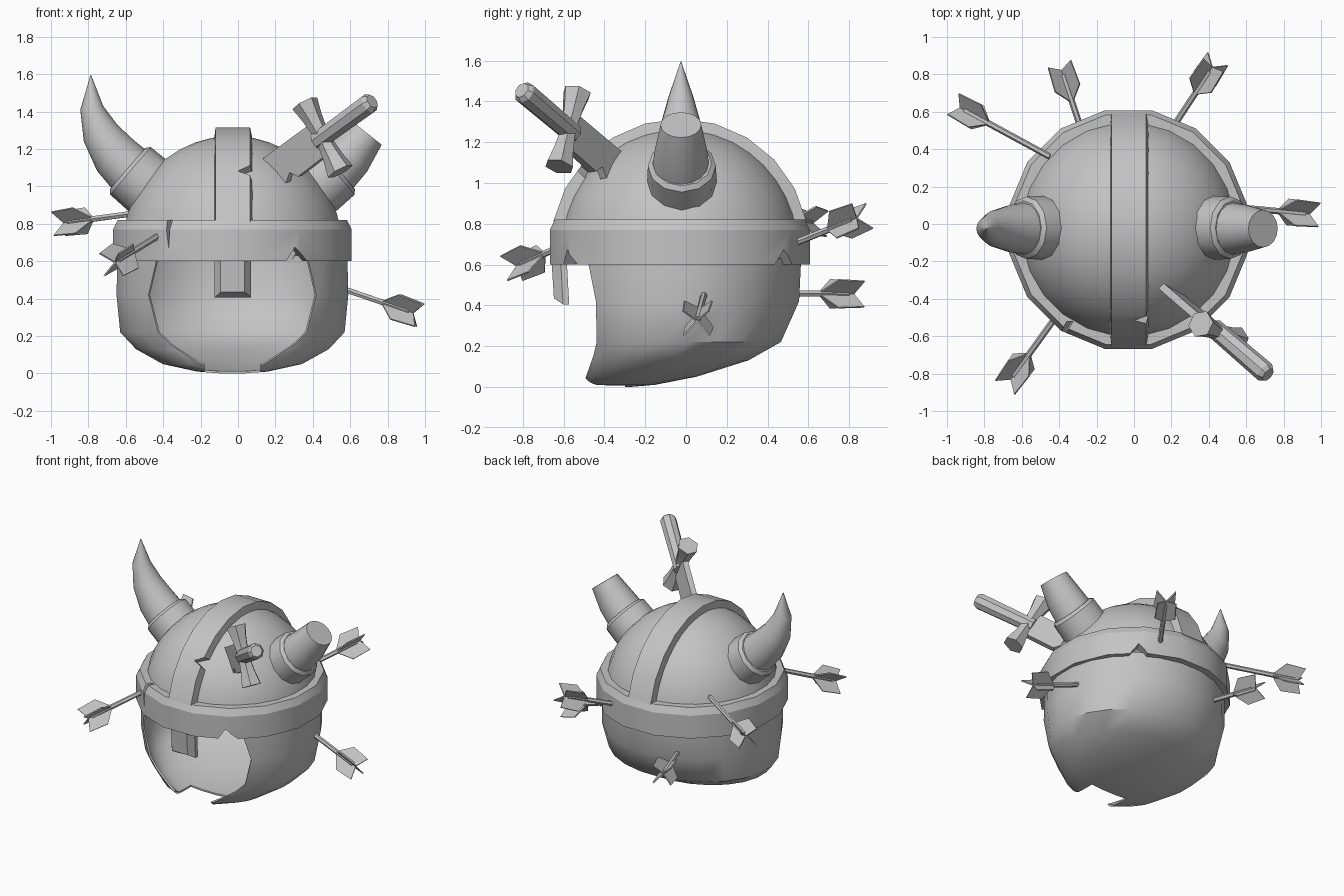
import bpy, bmesh
from math import sin, cos, pi, radians
from mathutils import Vector as V

cube = bpy.data.objects.get("Cube")
if cube:
    bpy.data.objects.remove(cube)

grey = bpy.data.materials.new("plain_grey")
grey.use_nodes = True
COLOUR = (0.55, 0.55, 0.55, 1)
grey.diffuse_color = COLOUR
grey.node_tree.nodes["Principled BSDF"].inputs["Base Color"].default_value = COLOUR

CX, CY = -0.03, -0.03   # axis of the helmet


def smooth(o, angle):
    bpy.ops.object.select_all(action='DESELECT')
    o.select_set(True)
    bpy.context.view_layer.objects.active = o
    bpy.ops.object.shade_smooth_by_angle(angle=radians(angle))


def finish(name, bm, angle=35):
    bmesh.ops.recalc_face_normals(bm, faces=bm.faces)
    mesh = bpy.data.meshes.new(name)
    bm.to_mesh(mesh)
    bm.free()
    mesh.materials.append(grey)
    o = bpy.data.objects.new(name, mesh)
    bpy.context.collection.objects.link(o)
    smooth(o, angle)
    return o


def loft_bm(rings, caps=(True, True), loop=False):
    bm = bmesh.new()
    vs = [[bm.verts.new(p) for p in r] for r in rings]
    n = len(vs[0])
    for i in range(len(vs) if loop else len(vs) - 1):
        a, b = vs[i], vs[(i + 1) % len(vs)]
        for k in range(n):
            j = (k + 1) % n
            bm.faces.new((a[k], a[j], b[j], b[k]))
    if not loop:
        if caps[0]:
            bm.faces.new(vs[0][::-1])
        if caps[1]:
            bm.faces.new(vs[-1])
    return bm


def loft(name, rings, angle=35, **kw):
    return finish(name, loft_bm(rings, **kw), angle)


def ellipse(z, rx, ry, n, cy=CY):
    return [V((CX + rx * sin(2 * pi * (k + .5) / n),
               cy - ry * cos(2 * pi * (k + .5) / n), z)) for k in range(n)]


def tube(name, path, radii, sides, angle=35):
    pts = [V(p) for p in path]
    rings = []
    for i, (p, r) in enumerate(zip(pts, radii)):
        d = pts[min(i + 1, len(pts) - 1)] - pts[max(i - 1, 0)]
        q = d.to_track_quat('Z', 'Y')
        rings.append([p + q @ V((r * cos(2 * pi * k / sides), r * sin(2 * pi * k / sides), 0))
                      for k in range(sides)])
    return loft(name, rings, angle)


def plate(name, origin, along, across, outline, half):
    """Flat plate from an outline of (along, across) points."""
    n = along.cross(across) * half
    return loft(name, [[origin + along * t + across * s + n * k for t, s in outline]
                       for k in (-1, 1)], 20)


def shell(o, thickness):
    m = o.modifiers.new("shell", 'SOLIDIFY')
    m.thickness = thickness
    m.offset = -1
    smooth(o, 40)
    bpy.ops.object.modifier_apply(modifier=m.name)
    smooth(o, 40)


def chip(target, outline, depth, angle=24):
    """Cut a prism-shaped chip out of a part."""
    d = V(depth)
    cutter = loft("chip_cutter", [[V(p) - d for p in outline], [V(p) + d for p in outline]])
    cutter.hide_render = True
    m = target.modifiers.new("chip", 'BOOLEAN')
    m.operation, m.solver, m.object = 'DIFFERENCE', 'EXACT', cutter
    smooth(target, angle)
    bpy.ops.object.modifier_apply(modifier=m.name)
    bpy.data.objects.remove(cutter)
    smooth(target, angle)


# Dome
R, DZ = 0.59, 0.68
dome = loft("dome", [ellipse(DZ + R * sin(a), R * cos(a), R * cos(a), 24)
                     for a in [radians(8 + 80 * i / 9) for i in range(10)]],
            caps=(False, True))
shell(dome, 0.012)

# Brow band with chipped edges
profile = [(.59, .6), (.65, .6), (.65, .77), (.625, .82), (.56, .82)]
band = loft("brow_band", [ellipse(z, r, r, 16) for r, z in profile], angle=24, loop=True)
chip(band, [(.245, -.59, .59), (.385, -.54, .59), (.3, -.57, .675)], (.06, -.15, 0))
chip(band, [(.44, .48, .59), (.33, .56, .59), (.385, .52, .675)], (.12, .2, 0))
chip(band, [(-.39, -.57, .83), (-.355, -.57, .83), (-.365, -.57, .67)], (-.03, -.05, 0))

# Crest strip over the dome
section = [(-.128, .57), (-.12, .635), (.065, .635), (.078, .57)]
crest = loft("crest", [[V((x, CY - r * cos(a), DZ + r * sin(a))) for x, r in section]
                       for a in [radians(12 + 156 * i / 10) for i in range(11)]], angle=24)
chip(crest, [(0, -.5, 1.07), (.1, -.52, 1.03), (.1, -.47, 1.12)], (0, -.08, .064))

# Nose guard
guard_plan = [(-.125, -.585, 0), (-.125, -.615, 0), (-.093, -.66, .03),
              (.036, -.66, .03), (.07, -.615, 0), (.07, -.585, 0)]
loft("nose_guard", [[V((x, y, .62)) for x, y, _ in guard_plan],
                    [V((x, y + .012, .405 + dz)) for x, y, dz in guard_plan]], angle=20)

# Lower bowl: the face opening is sliced along a curve that juts out at brow and chin
def jut(z):
    return max(0, (.2 - z) * .35, (z - .4) * .2)


levels = [(0, -.33, .07, .06), (.01, -.33, .19, .18), (.05, -.235, .375, .29),
          (.13, -.115, .52, .425), (.22, -.05, .605, .52), (.42, -.035, .625, .595),
          (.63, CY, .62, .6)]
bm = loft_bm([ellipse(z, rx, ry, 24, cy) for z, cy, rx, ry in levels], caps=(True, False))
for v in bm.verts:
    v.co.y += jut(v.co.z)
bmesh.ops.bisect_plane(bm, geom=bm.verts[:] + bm.edges[:] + bm.faces[:],
                       plane_co=(0, -.438, 0), plane_no=(0, -1, 0), clear_outer=True)
for v in bm.verts:
    v.co.y -= jut(v.co.z)
bowl = finish("lower_bowl", bm, 40)
shell(bowl, 0.012)
# Gap in the chin
chip(bowl, [(-.18, -.6, .03), (.12, -.6, .03), (.12, -.3, .03), (-.18, -.3, .03)], (0, 0, .08), 40)


# Horns: one whole, one broken
def collar(name, s):
    path = [(-.355, .896), (-.575, 1.083), (-.59, 1.096)]
    tube(name, [(CX + s * (x - CX), -.02, z) for x, z in path], (.175, .167, .145), 12, 30)


def horn(name, s, pts):
    tube(name, [(CX + s * (x - CX), -.025, z) for x, z, _ in pts], [r for _, _, r in pts], 16)


collar("right_horn_collar", 1)
collar("left_horn_collar", -1)
stub = [(-.55, 1.06, .142), (-.655, 1.165, .128)]
horn("right_horn", 1, stub + [(-.735, 1.285, .1), (-.782, 1.42, .062), (-.787, 1.595, .002)])
horn("left_broken_horn", -1, stub + [(-.75, 1.285, .1)])

# Sword stuck in the dome, with a ragged broken blade
hilt = V((.452, -.578, 1.262))
axis = V((-.25, .215, -.182)).normalized()
side = V((.17, -.07, -.38))
side = (side - axis * side.dot(axis)).normalized()
plate("sword_blade", hilt, axis, side,
      [(0, -.095), (.43, -.095), (.355, .1), (.285, .055), (.25, .1), (0, .095)], .02)
tube("sword_grip", [hilt - axis * t for t in (-.04, .375, .4)], (.052, .057, .04), 8, 25)
tube("sword_guard", [hilt + side * t for t in (-.21, -.12, -.04, .04, .12, .21)],
     (.074, .055, .045, .045, .055, .074), 6, 20)


# Arrows: base in the helmet, then the tail
def arrow(name, base, tail):
    base, tail = V(base), V(tail)
    d = (tail - base).normalized()
    u = d.cross(V((0, 0, 1))).normalized()
    w = u.cross(d)
    start = tail - d * .225
    tube(name + "_shaft", [base, start + d * .16], (.017, .017), 6, 20)
    outline = [(0, 0), (.085, .098), (.22, .09), (.185, 0), (.22, -.09), (.085, -.098)]
    for i, sign in enumerate((1, -1)):
        plate(f"{name}_fletching_{i + 1}", start, d, (u + w * sign).normalized(), outline, .004)


arrow("back_right_arrow", (-.28, .5, .46), (-.4, .86, .455))
arrow("back_left_arrow", (.21, .52, .7), (.44, .87, .84))
arrow("right_arrow", (-.45, .36, .87), (-.965, .64, .80))
arrow("left_arrow", (.54, .09, .46), (.975, .05, .31))
arrow("front_right_arrow", (-.42, -.5, .74), (-.68, -.86, .58))
